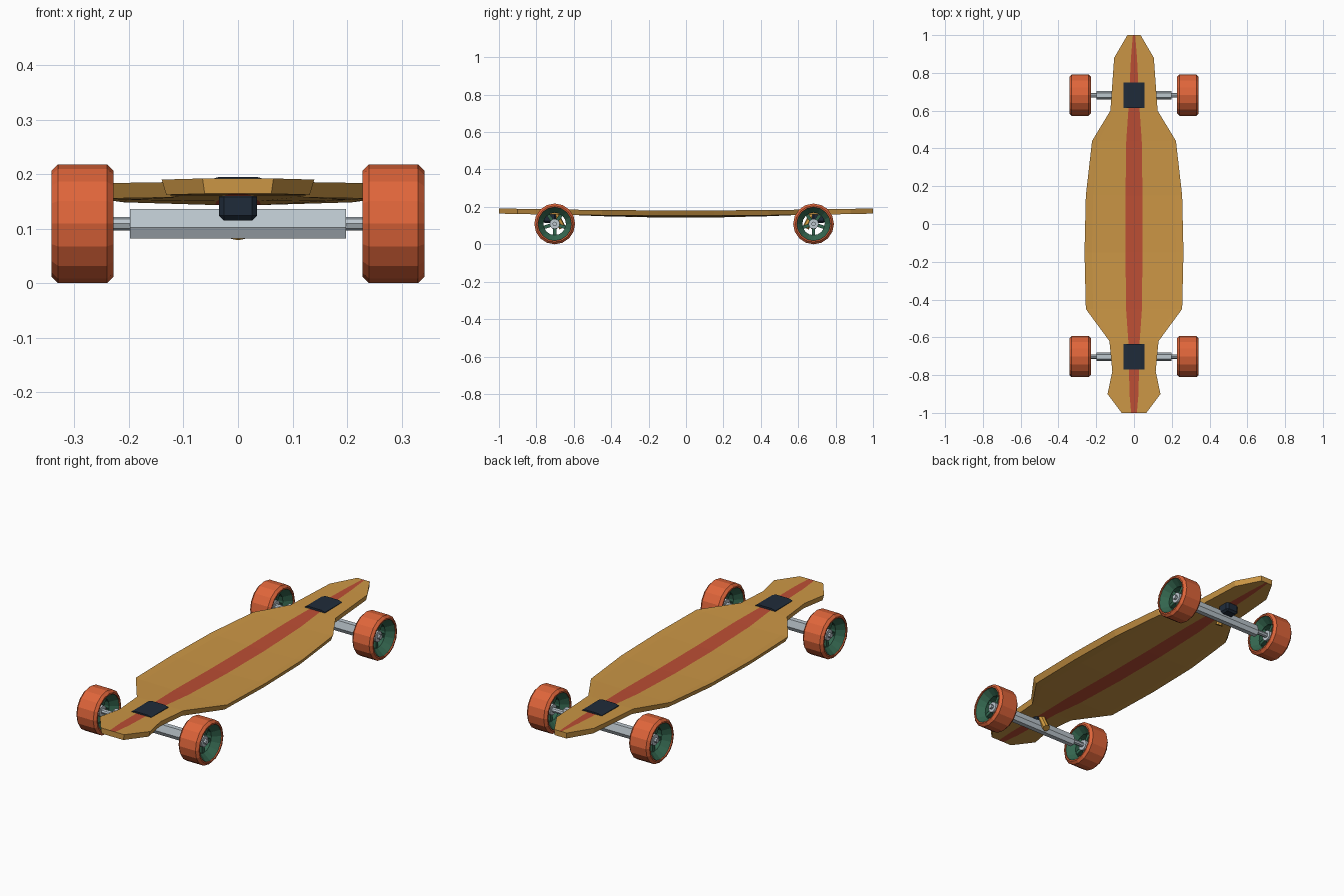
import bpy, bmesh
from math import sin, cos, pi
from mathutils import Vector, Matrix

cube = bpy.data.objects.get("Cube")
if cube:
    bpy.data.objects.remove(cube)


def material(name, hex_code):
    rgb = [int(hex_code[i:i + 2], 16) / 255 for i in (0, 2, 4)]
    lin = [c / 12.92 if c < 0.04 else ((c + 0.055) / 1.055) ** 2.4 for c in rgb]
    m = bpy.data.materials.new(name)
    m.use_nodes = True
    m.diffuse_color = (*lin, 1)
    m.node_tree.nodes["Principled BSDF"].inputs["Base Color"].default_value = (*lin, 1)
    return m


wood = material("honey_wood", "CB9645")
red = material("stripe_red", "BC4E34")
orange = material("wheel_orange", "DF653A")
green = material("hub_green", "34664F")
metal = material("light_metal", "BCC7CE")
navy = material("dark_navy", "1F2B3A")
brass = material("gold_brass", "D09A3E")


def finish(name, bm, mats):
    bmesh.ops.recalc_face_normals(bm, faces=bm.faces)
    mesh = bpy.data.meshes.new(name)
    bm.to_mesh(mesh)
    bm.free()
    for m in mats:
        mesh.materials.append(m)
    ob = bpy.data.objects.new(name, mesh)
    bpy.context.collection.objects.link(ob)
    return ob


def loft(name, rings, mats, cyclic=False, stripes=()):
    """Skin closed rings; faces in the listed columns take the second material."""
    bm = bmesh.new()
    vs = [[bm.verts.new(p) for p in ring] for ring in rings]
    n = len(rings[0])
    pairs = list(zip(vs, vs[1:])) + ([(vs[-1], vs[0])] if cyclic else [])
    for a, b in pairs:
        for j in range(n):
            k = (j + 1) % n
            f = bm.faces.new((a[j], a[k], b[k], b[j]))
            f.material_index = int(j in stripes)
    if not cyclic:
        bm.faces.new(vs[0])
        bm.faces.new(vs[-1])
    return finish(name, bm, mats)


def lathe(name, profile, centre, mat, sides=16):
    """Revolve a closed (x, radius) profile about the axle direction."""
    rings = []
    for i in range(sides):
        a = 2 * pi * i / sides
        rings.append([centre + Vector((x, r * cos(a), r * sin(a))) for x, r in profile])
    return loft(name, rings, [mat], cyclic=True)


def rod(name, start, end, radius, mat, sides=8):
    axis = end - start
    turn = axis.to_track_quat('Z', 'Y').to_matrix().to_4x4()
    bm = bmesh.new()
    bmesh.ops.create_cone(bm, cap_ends=True, segments=sides, radius1=radius, radius2=radius,
                          depth=axis.length, matrix=Matrix.Translation((start + end) / 2) @ turn)
    return finish(name, bm, [mat])


def box(name, size, centre, mat, bevel=0, turn=0):
    bm = bmesh.new()
    bmesh.ops.create_cube(bm, size=1, matrix=Matrix.Translation(centre)
                          @ Matrix.Rotation(turn, 4, 'X') @ Matrix.Diagonal((*size, 1)))
    if bevel:
        bmesh.ops.bevel(bm, geom=bm.edges[:], offset=bevel, segments=1, affect='EDGES')
    return finish(name, bm, [mat])


# Deck: y, half width, stripe half width, concave depth
stations = [
    (-1, .065, .015, 0), (-.9, .14, .024, 0), (-.78, .115, .026, 0), (-.62, .13, .03, 0),
    (-.45, .255, .042, .005), (-.15, .262, .045, .01), (.15, .255, .045, .01),
    (.44, .222, .041, .005), (.6, .125, .03, 0), (.88, .105, .016, 0), (1, .035, .006, 0),
]
rings = []
for y, w, s, dip in stations:
    top = .181 + .011 * y * y
    cols = [(-w, 0), (-w * .85, dip * .5), (-s, dip), (s, dip), (w * .85, dip * .5), (w, 0)]
    upper = [(x, y, top - d) for x, d in cols]
    lower = [(x * .94, y, top - .028 - d) for x, d in reversed(cols)]
    rings.append(upper + lower)
loft("deck", rings, [wood, red], stripes=(2, 8))

# Trucks and wheels
tyre_profile = [(-.057, .097), (-.045, .109), (.045, .109), (.057, .097), (.057, .09), (-.057, .09)]
dish_profile = [(-.053, .092), (.053, .092), (.016, .06), (-.016, .06)]
hanger_profile = [(-.012, -.027), (-.022, -.007), (-.012, .027),
                  (.012, .027), (.022, -.007), (.012, -.027)]

for end, y, out in (("front", -.702, -1), ("rear", .682, 1)):
    mid = Vector((0, y, .109))

    # Domed pad on top of the deck
    pad = [(-.055, .182), (-.055, .189), (-.034, .195), (.034, .195), (.055, .189), (.055, .182)]
    loft(end + "_top_pad", [[(x, y + d, z) for x, z in pad] for d in (-.068, .068)], [navy])

    # Hanger, axle, baseplate and kingpin
    loft(end + "_hanger", [[mid + Vector((x, a, b)) for a, b in hanger_profile]
                           for x in (-.198, .198)], [metal])
    rod(end + "_axle", mid + Vector((-.32, 0, 0)), mid + Vector((.32, 0, 0)), .012, metal)
    box(end + "_baseplate", (.07, .07, .052), mid + Vector((0, out * .028, .032)), navy, .009)
    rod(end + "_kingpin", mid + Vector((0, -out * .042, -.022)),
        mid + Vector((0, -out * .005, .05)), .018, brass)

    for side, sx in (("right", -1), ("left", 1)):
        c = mid + Vector((sx * .285, 0, 0))
        tag = end + "_" + side
        lathe(tag + "_tyre", tyre_profile, c, orange)
        lathe(tag + "_hub_dish", dish_profile, c, green)
        rod(tag + "_bearing", c - Vector((.022, 0, 0)), c + Vector((.022, 0, 0)), .027, metal, 12)
        for i in range(5):
            a = -pi / 2 + 2 * pi * i / 5
            spoke = c + Vector((0, cos(a), sin(a))) * .044
            box(f"{tag}_spoke_{i + 1}", (.026, .042, .018), spoke, green, turn=a)
